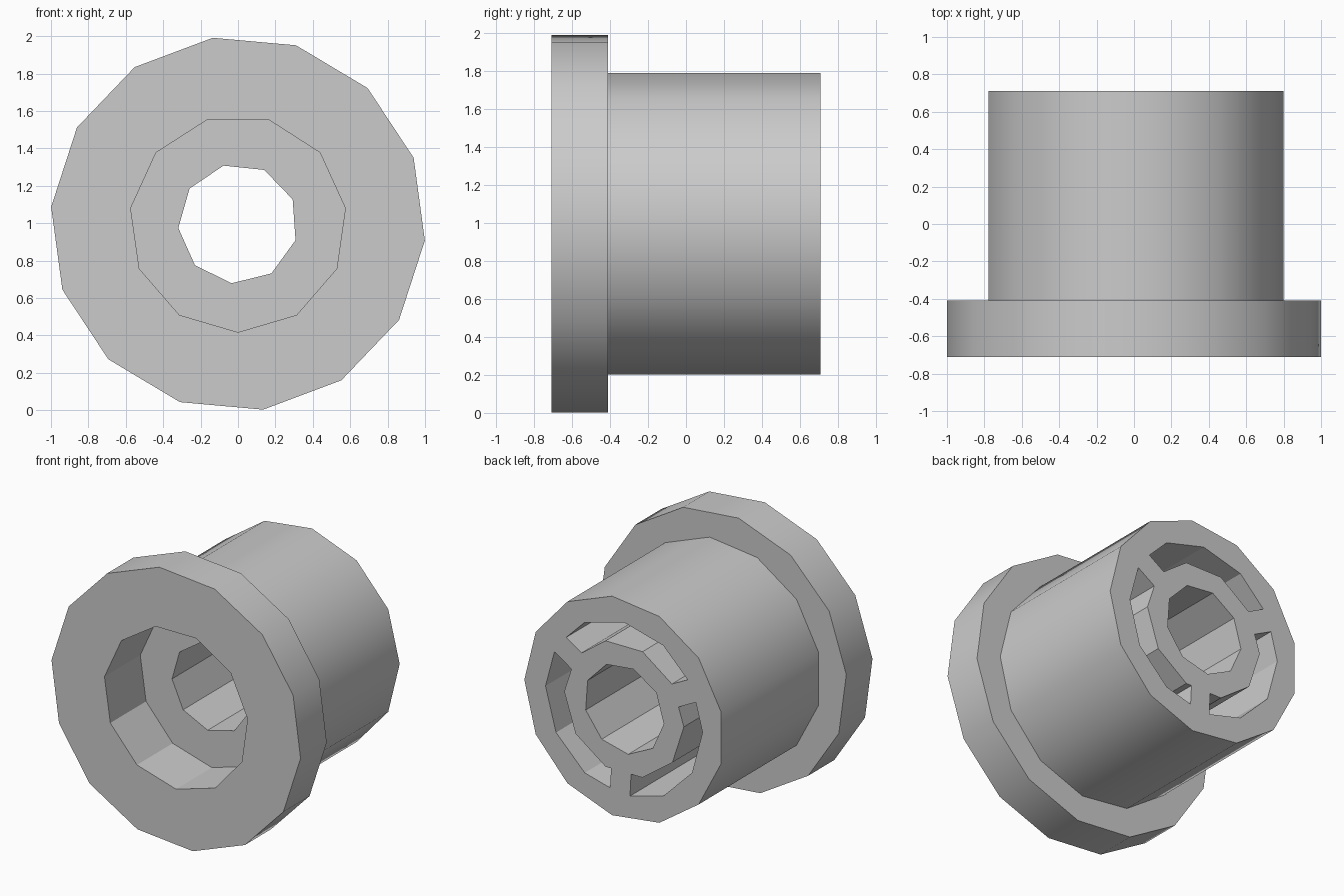
import bpy, bmesh, math
from mathutils import Matrix, Vector

cube = bpy.data.objects.get("Cube")
if cube:
    bpy.data.objects.remove(cube, do_unlink=True)

AXIS_Z = 0.997
FRONT, BACK = -0.71, 0.71
FLANGE_BACK = -0.41
RECESS_FLOOR = -0.3
POCKET_FLOOR = -0.1

grey = bpy.data.materials.new("plain grey")
grey.use_nodes = True
colour = (0.6, 0.6, 0.6, 1)
grey.diffuse_color = colour
grey.node_tree.nodes["Principled BSDF"].inputs["Base Color"].default_value = colour


def finish(name, bm):
    bmesh.ops.recalc_face_normals(bm, faces=bm.faces)
    mesh = bpy.data.meshes.new(name)
    bm.to_mesh(mesh)
    bm.free()
    mesh.materials.append(grey)
    obj = bpy.data.objects.new(name, mesh)
    bpy.context.collection.objects.link(obj)
    return obj


def prism(name, sides, radius, phase, y0, y1):
    """Regular prism along y; phase is the angle of its first corner."""
    bm = bmesh.new()
    ring = []
    for i in range(sides):
        a = math.radians(phase) + math.tau * i / sides
        ring.append(bm.verts.new((radius * math.cos(a), y0, AXIS_Z + radius * math.sin(a))))
    cap = bm.faces.new(ring)
    out = bmesh.ops.extrude_face_region(bm, geom=[cap])["geom"]
    moved = [v for v in out if isinstance(v, bmesh.types.BMVert)]
    bmesh.ops.translate(bm, verts=moved, vec=(0, y1 - y0, 0))
    return finish(name, bm)


def rib_block(angle, width):
    """Radial bar that leaves a rib between two pockets."""
    bm = bmesh.new()
    bmesh.ops.create_cube(bm, size=1)
    bmesh.ops.scale(bm, verts=bm.verts, vec=(1, 2, width))
    bmesh.ops.translate(bm, verts=bm.verts, vec=(0.5, 0.4, 0))
    bmesh.ops.rotate(bm, verts=bm.verts, cent=(0, 0, 0),
                     matrix=Matrix.Rotation(-math.radians(angle), 3, 'Y'))
    bmesh.ops.translate(bm, verts=bm.verts, vec=Vector((0, 0, AXIS_Z)))
    return finish("rib_block", bm)


def combine(obj, other, operation):
    mod = obj.modifiers.new(operation.lower(), 'BOOLEAN')
    mod.operation = operation
    mod.solver = 'EXACT'
    mod.object = other
    bpy.context.view_layer.objects.active = obj
    bpy.ops.object.modifier_apply(modifier=mod.name)
    bpy.data.objects.remove(other, do_unlink=True)


# Flange and barrel
bushing = prism("flanged_bushing", 14, 1.003, -5.14, FRONT, FLANGE_BACK)
combine(bushing, prism("barrel", 13, 0.8, 0, FLANGE_BACK - 0.1, BACK), 'UNION')

# Front recess and through bore
combine(bushing, prism("recess", 11, 0.58, -90, FRONT - 0.1, RECESS_FLOOR), 'DIFFERENCE')
combine(bushing, prism("bore", 9, 0.32, -96, FRONT - 0.2, BACK + 0.2), 'DIFFERENCE')

# Curved back pockets separated by three ribs
pockets = prism("pockets", 12, 0.63, 0, POCKET_FLOOR, BACK + 0.1)
combine(pockets, prism("hub", 10, 0.48, 0, POCKET_FLOOR - 0.1, BACK + 0.2), 'DIFFERENCE')
for angle in (33, 153, 273):
    combine(pockets, rib_block(angle, 0.16), 'DIFFERENCE')
combine(bushing, pockets, 'DIFFERENCE')

# Smooth outer walls, crisp rims and inner facets
bpy.ops.object.select_all(action='DESELECT')
bushing.select_set(True)
bpy.context.view_layer.objects.active = bushing
bpy.ops.object.shade_smooth_by_angle(angle=math.radians(29))
